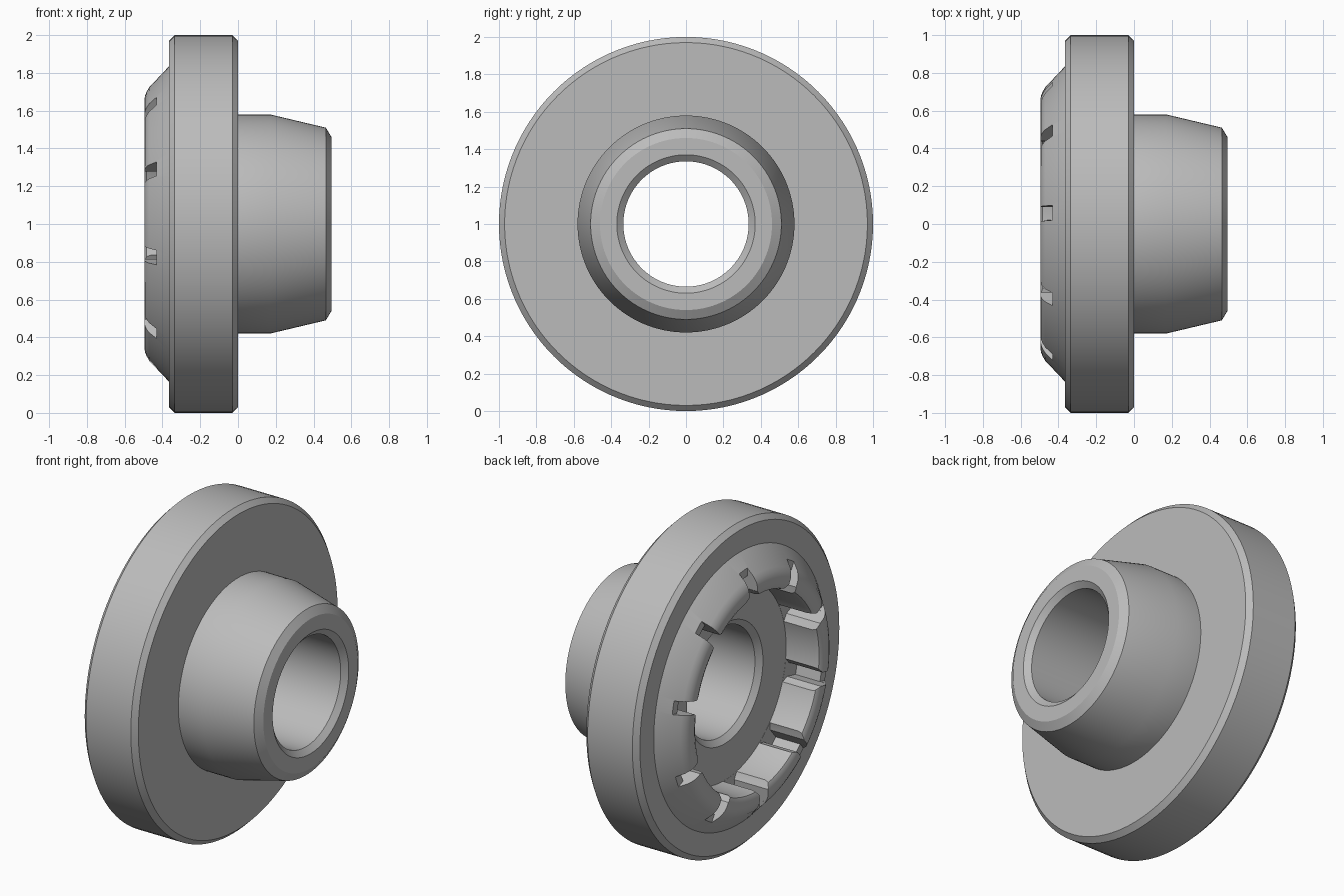
import bpy
import bmesh
import math
from mathutils import Matrix, Vector

cube = bpy.data.objects.get("Cube")
if cube:
    bpy.data.objects.remove(cube)

grey = bpy.data.materials.new("plain_grey")
grey.use_nodes = True
colour = (0.5, 0.5, 0.5, 1)
grey.diffuse_color = colour
grey.node_tree.nodes["Principled BSDF"].inputs["Base Color"].default_value = colour

SEGMENTS = 120
TEETH = 10
AXIS_Z = 1.0


def finish(name, bm):
    bmesh.ops.recalc_face_normals(bm, faces=bm.faces)
    mesh = bpy.data.meshes.new(name)
    bm.to_mesh(mesh)
    bm.free()
    mesh.materials.append(grey)
    obj = bpy.data.objects.new(name, mesh)
    bpy.context.collection.objects.link(obj)
    return obj


def lathe(name, profile):
    """Spin a closed (x, radius) outline around the horizontal axis."""
    bm = bmesh.new()
    rings = []
    for i in range(SEGMENTS):
        a = math.tau * i / SEGMENTS
        rings.append([bm.verts.new((x, r * math.cos(a), AXIS_Z + r * math.sin(a)))
                      for x, r in profile])
    n = len(profile)
    for i in range(SEGMENTS):
        here, there = rings[i], rings[(i + 1) % SEGMENTS]
        for j in range(n):
            k = (j + 1) % n
            bm.faces.new((here[j], here[k], there[k], there[j]))
    return finish(name, bm)


def slot_cutters(name, outline, x0, x1):
    """Ring of prisms; outline is (radius, half width) pairs, mirrored."""
    bm = bmesh.new()
    plan = outline + [(r, -w) for r, w in reversed(outline)]
    for i in range(TEETH):
        turn = Matrix.Rotation(math.radians(13.5) + math.tau * i / TEETH, 3, 'X')
        ends = []
        for x in (x0, x1):
            ends.append([bm.verts.new(turn @ Vector((x, r, w)) + Vector((0, 0, AXIS_Z)))
                         for r, w in plan])
        bm.faces.new(ends[0])
        bm.faces.new(ends[1])
        for j in range(len(plan)):
            k = (j + 1) % len(plan)
            bm.faces.new((ends[0][j], ends[0][k], ends[1][k], ends[1][j]))
    obj = finish(name, bm)
    obj.hide_render = True
    return obj


# Flange, tapered collar, chamfered bore, recess and crown rim in one outline
body = lathe("flanged_bushing", [
    (-0.03, 1.0), (0.0, 0.97), (0.0, 0.58), (0.17, 0.58),
    (0.465, 0.51), (0.495, 0.46), (0.495, 0.37), (0.465, 0.335),
    (-0.235, 0.335), (-0.265, 0.37), (-0.265, 0.595),
    (-0.46, 0.595), (-0.484, 0.603), (-0.495, 0.625),
    (-0.495, 0.66), (-0.492, 0.68), (-0.484, 0.7), (-0.47, 0.724),
    (-0.365, 0.835), (-0.365, 0.97), (-0.335, 1.0)])

# Flared pockets between teeth, then narrow slots through the rim
pockets = slot_cutters("pocket_cutters",
                       [(0.56, 0.08), (0.595, 0.065), (0.63, 0.04), (0.715, 0.04)],
                       -0.266, -0.6)
slots = slot_cutters("slot_cutters", [(0.64, 0.0395), (0.95, 0.0395)], -0.432, -0.6)

bpy.context.view_layer.objects.active = body
body.select_set(True)
for cutter in (pockets, slots):
    cut = body.modifiers.new("cut", 'BOOLEAN')
    cut.operation = 'DIFFERENCE'
    cut.solver = 'EXACT'
    cut.object = cutter
    bpy.ops.object.modifier_apply(modifier=cut.name)
    bpy.data.objects.remove(cutter)

bpy.ops.object.select_all(action='DESELECT')
body.select_set(True)
bpy.ops.object.shade_smooth_by_angle(angle=math.radians(28))
